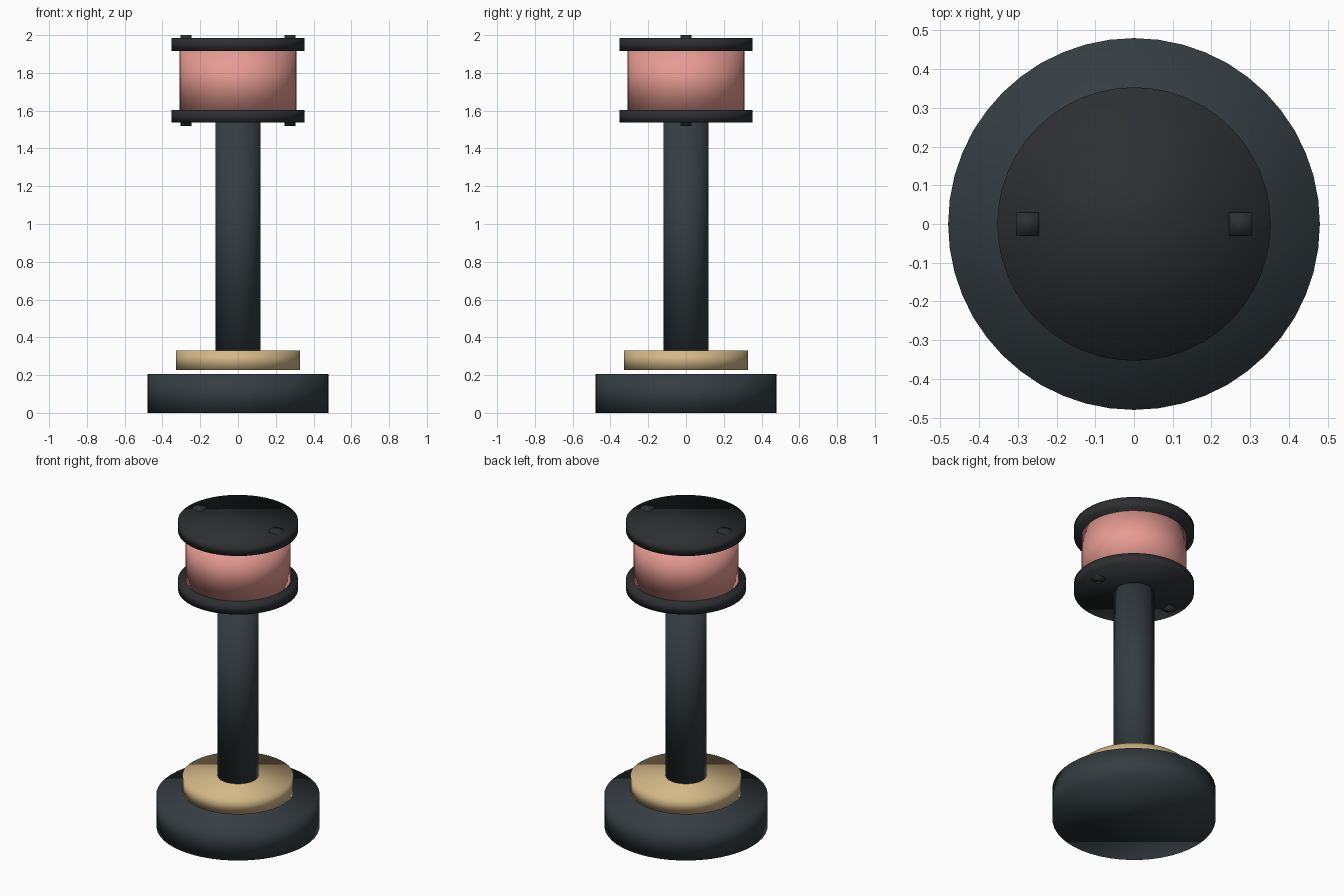
import bpy

default = bpy.data.objects.get("Cube")
if default:
    bpy.data.objects.remove(default, do_unlink=True)


def material(name, rgb):
    mat = bpy.data.materials.new(name)
    mat.use_nodes = True
    color = (*rgb, 1.0)
    mat.diffuse_color = color
    mat.node_tree.nodes["Principled BSDF"].inputs["Base Color"].default_value = color
    return mat


def finish(name, mat):
    obj = bpy.context.object
    obj.name = name
    obj.data.materials.append(mat)
    # Soft shading runs across the rims as well as around the sides
    bpy.ops.object.shade_smooth()
    return obj


def disc(name, radius, bottom, top, mat):
    bpy.ops.mesh.primitive_cylinder_add(
        vertices=48, radius=radius, depth=top - bottom,
        location=(0, 0, (bottom + top) / 2))
    return finish(name, mat)


def block(name, x, width, bottom, top, mat):
    bpy.ops.mesh.primitive_cube_add(size=1, location=(x, 0, (bottom + top) / 2))
    bpy.context.object.scale = (width, width, top - bottom)
    bpy.ops.object.transform_apply(location=False, rotation=False, scale=True)
    return finish(name, mat)


slate = material("slate", (0.036, 0.048, 0.054))
charcoal = material("charcoal", (0.026, 0.028, 0.031))
tan = material("tan", (0.66, 0.48, 0.24))
pink = material("pink", (0.80, 0.33, 0.29))

# Base, with the collar hovering just above it
disc("base", 0.48, 0, 0.207, slate)
disc("collar", 0.327, 0.228, 0.33, tan)

# Post
disc("post", 0.12, 0.33, 1.54, slate)

# Lamp drum between two plates
disc("lower_plate", 0.353, 1.537, 1.604, charcoal)
disc("lamp_drum", 0.31, 1.604, 1.917, pink)
disc("upper_plate", 0.353, 1.917, 1.985, charcoal)

# Square tie rods whose ends stand proud of both plates
for side, sign in (("left", 1), ("right", -1)):
    block(f"tie_rod_{side}", sign * 0.275, 0.06, 1.52, 2.0, charcoal)
